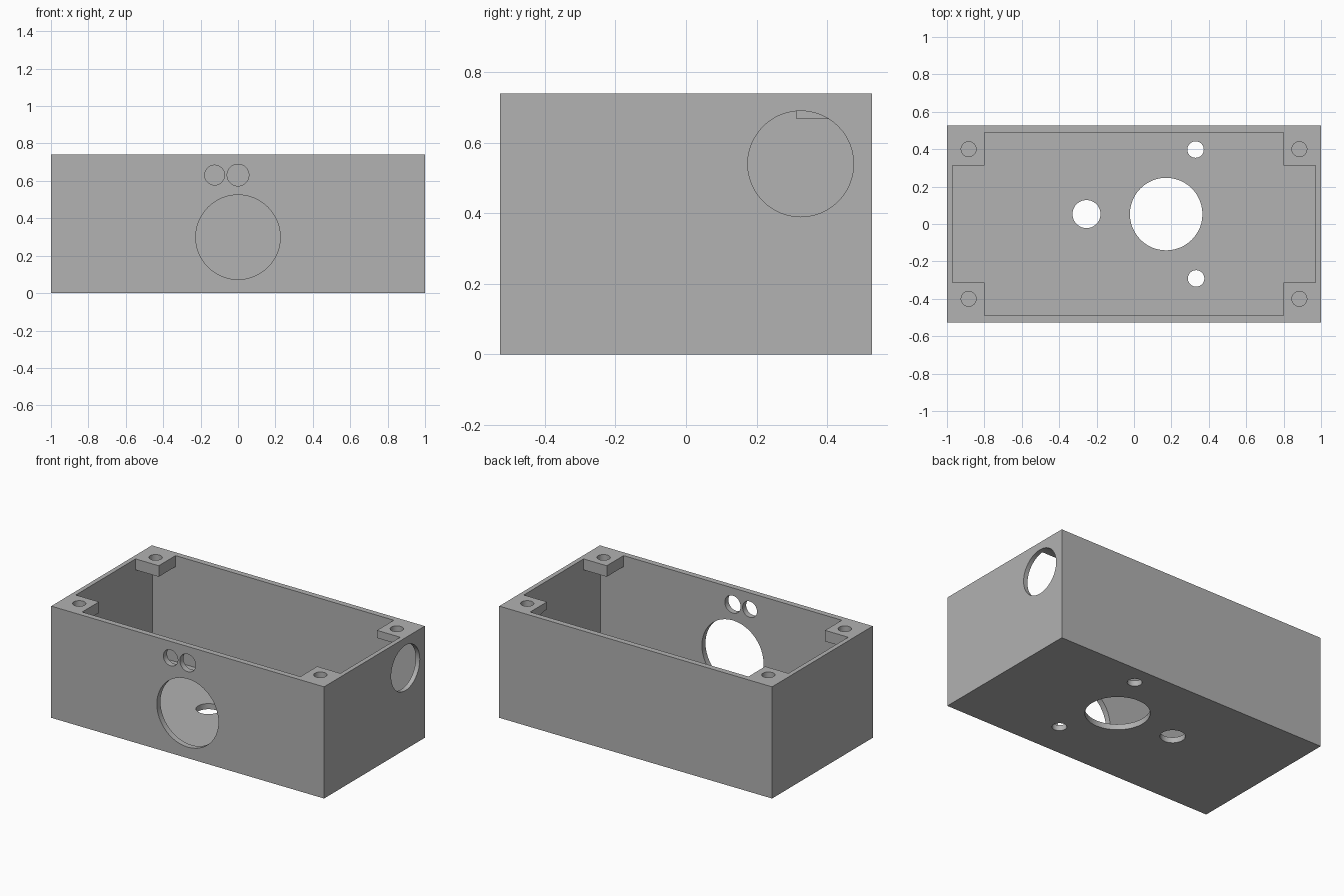
import bpy
from math import pi, radians
from mathutils import Vector

default_cube = bpy.data.objects.get("Cube")
if default_cube:
    bpy.data.objects.remove(default_cube, do_unlink=True)

HX, HY, H = 1.0, 0.527, 0.74        # outer half sizes and height
IX, IY, FLOOR = 0.97, 0.489, 0.037  # cavity half sizes and floor level
TAB_X, TAB_Y, TAB_Z = 0.80, 0.313, 0.667  # inner corner and underside of the tabs

grey = bpy.data.materials.new("plain grey")
grey.use_nodes = True
colour = (0.445, 0.445, 0.445, 1)
grey.diffuse_color = colour
grey.node_tree.nodes["Principled BSDF"].inputs["Base Color"].default_value = colour


def box(name, hx, hy, z0, z1):
    bpy.ops.mesh.primitive_cube_add(size=2, location=(0, 0, (z0 + z1) / 2))
    ob = bpy.context.object
    ob.name = name
    ob.scale = (hx, hy, (z1 - z0) / 2)
    bpy.ops.object.transform_apply(location=True, rotation=True, scale=True)
    return ob


def drill(name, centre, radius, depth, axis):
    turn = {"x": (0, pi / 2, 0), "y": (pi / 2, 0, 0), "z": (0, 0, 0)}[axis]
    bpy.ops.mesh.primitive_cylinder_add(vertices=48, radius=radius, depth=depth,
                                        location=centre, rotation=turn)
    ob = bpy.context.object
    ob.name = name
    return ob


# Outer block
body = box("enclosure_body", HX, HY, 0, H)
body.data.materials.append(grey)

# Cavity: full size below the corner tabs, cross shaped between them
cutters = [
    box("cavity_cutter", IX, IY, FLOOR, TAB_Z),
    box("opening_long_cutter", TAB_X, IY, FLOOR + 0.1, H + 0.1),
    box("opening_wide_cutter", IX, TAB_Y, FLOOR + 0.1, H + 0.1),
]

# Screw holes through the four tabs
for sx in (-1, 1):
    for sy in (-1, 1):
        cutters.append(drill("screw_cutter", (sx * 0.884, sy * 0.40, 0.7), 0.04, 0.2, "z"))

# Floor holes
for x, y, r in ((0.172, 0.053, 0.194), (-0.254, 0.053, 0.075),
                (0.329, 0.398, 0.044), (0.332, -0.291, 0.044)):
    cutters.append(drill("floor_cutter", (x, y, 0), r, 0.2, "z"))

# Front wall holes
for x, z, r in ((0, 0.299, 0.226), (-0.125, 0.631, 0.053), (0, 0.631, 0.058)):
    cutters.append(drill("front_cutter", (x, -HY, z), r, 0.2, "y"))

# Cable hole in the side wall, which also notches the tab behind it
cutters.append(drill("side_cutter", (0.9, 0.325, 0.54), 0.15, 0.4, "x"))

# Carve the block and discard the cutters
bpy.context.view_layer.objects.active = body
for cutter in cutters:
    mod = body.modifiers.new("carve", "BOOLEAN")
    mod.operation = "DIFFERENCE"
    mod.solver = "EXACT"
    mod.object = cutter
    bpy.ops.object.modifier_apply(modifier=mod.name)
    bpy.data.objects.remove(cutter, do_unlink=True)

bpy.ops.object.select_all(action="DESELECT")
body.select_set(True)
bpy.ops.object.shade_smooth_by_angle(angle=radians(30))
